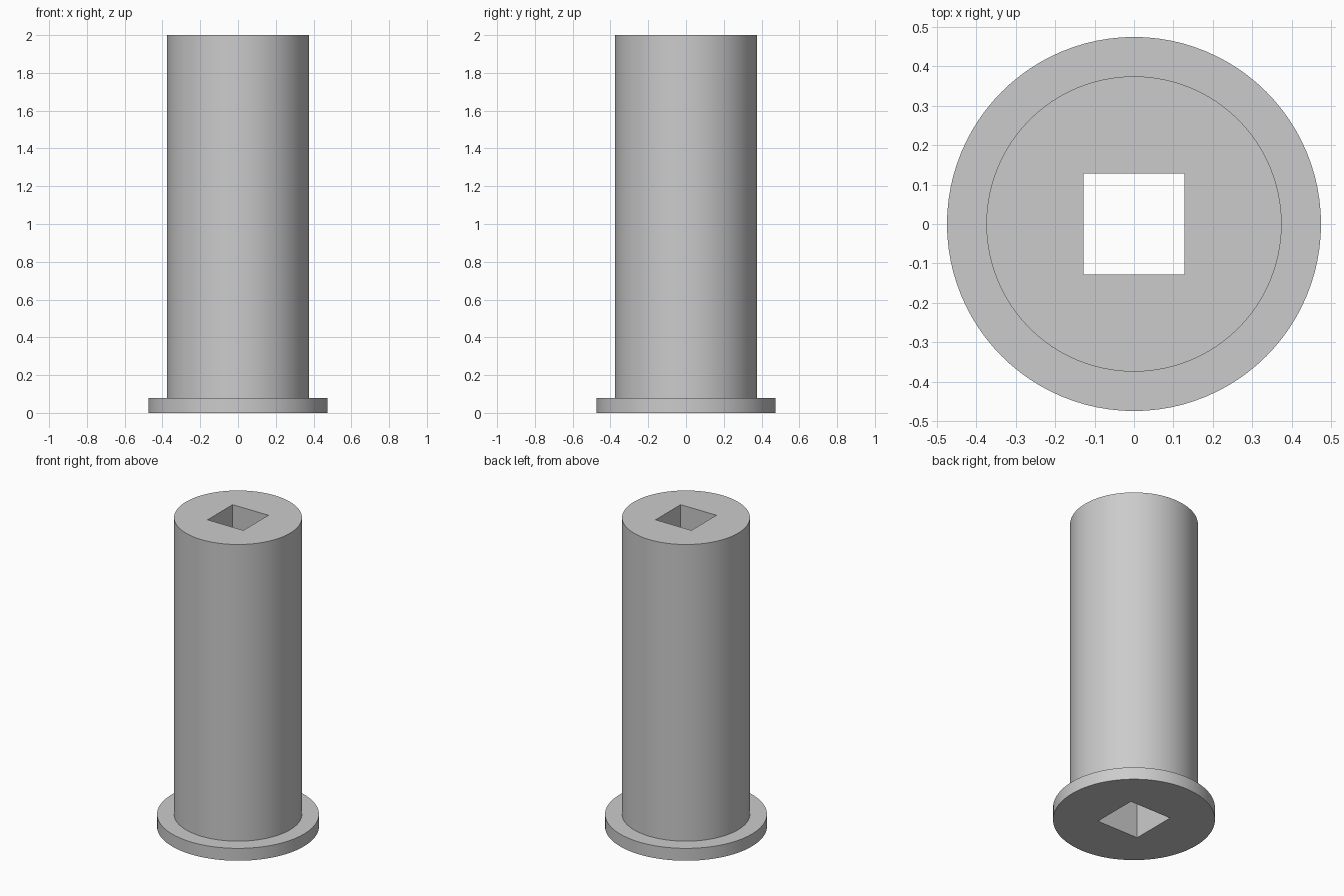
import bpy, bmesh, math
from mathutils import Matrix

SEGMENTS = 96
HEIGHT = 2.0

default = bpy.data.objects.get("Cube")
if default:
    bpy.data.objects.remove(default, do_unlink=True)

grey = bpy.data.materials.new("plain grey")
grey.use_nodes = True
colour = (0.6, 0.6, 0.6, 1)
grey.diffuse_color = colour
grey.node_tree.nodes["Principled BSDF"].inputs["Base Color"].default_value = colour


def add_object(name, bm):
    bmesh.ops.recalc_face_normals(bm, faces=bm.faces)
    mesh = bpy.data.meshes.new(name)
    bm.to_mesh(mesh)
    bm.free()
    mesh.materials.append(grey)
    obj = bpy.data.objects.new(name, mesh)
    bpy.context.collection.objects.link(obj)
    return obj


# Flanged sleeve: stacked rings from the base flange up to the top rim
bm = bmesh.new()
rings = []
for radius, z in [(0.475, 0), (0.475, 0.08), (0.375, 0.08), (0.375, HEIGHT)]:
    angles = [2 * math.pi * i / SEGMENTS for i in range(SEGMENTS)]
    rings.append([bm.verts.new((radius * math.cos(a), radius * math.sin(a), z))
                  for a in angles])
for low, high in zip(rings, rings[1:]):
    for i in range(SEGMENTS):
        j = (i + 1) % SEGMENTS
        bm.faces.new((low[i], low[j], high[j], high[i]))
bm.faces.new(rings[0])
bm.faces.new(rings[-1])
sleeve = add_object("flanged_sleeve", bm)

# Square socket cutter: tapers from a wider base to a narrower top
bottom_half, top_half, overshoot = 0.15, 0.128, 0.1
draft = (bottom_half - top_half) / HEIGHT * overshoot
bm = bmesh.new()
bmesh.ops.create_cone(
    bm, cap_ends=True, segments=4,
    radius1=(bottom_half + draft) * math.sqrt(2),
    radius2=(top_half - draft) * math.sqrt(2),
    depth=HEIGHT + 2 * overshoot,
    matrix=Matrix.Translation((0, 0, HEIGHT / 2)) @ Matrix.Rotation(math.pi / 4, 4, "Z"))
cutter = add_object("socket_cutter", bm)
cutter.hide_render = True

# Cut the socket right through, then drop the cutter
cut = sleeve.modifiers.new("square_socket", "BOOLEAN")
cut.operation = "DIFFERENCE"
cut.solver = "EXACT"
cut.object = cutter
bpy.ops.object.select_all(action="DESELECT")
sleeve.select_set(True)
bpy.context.view_layer.objects.active = sleeve
bpy.ops.object.modifier_apply(modifier=cut.name)
bpy.data.objects.remove(cutter, do_unlink=True)

# Smooth round walls, crisp rims
bpy.ops.object.shade_smooth_by_angle(angle=math.radians(30))
